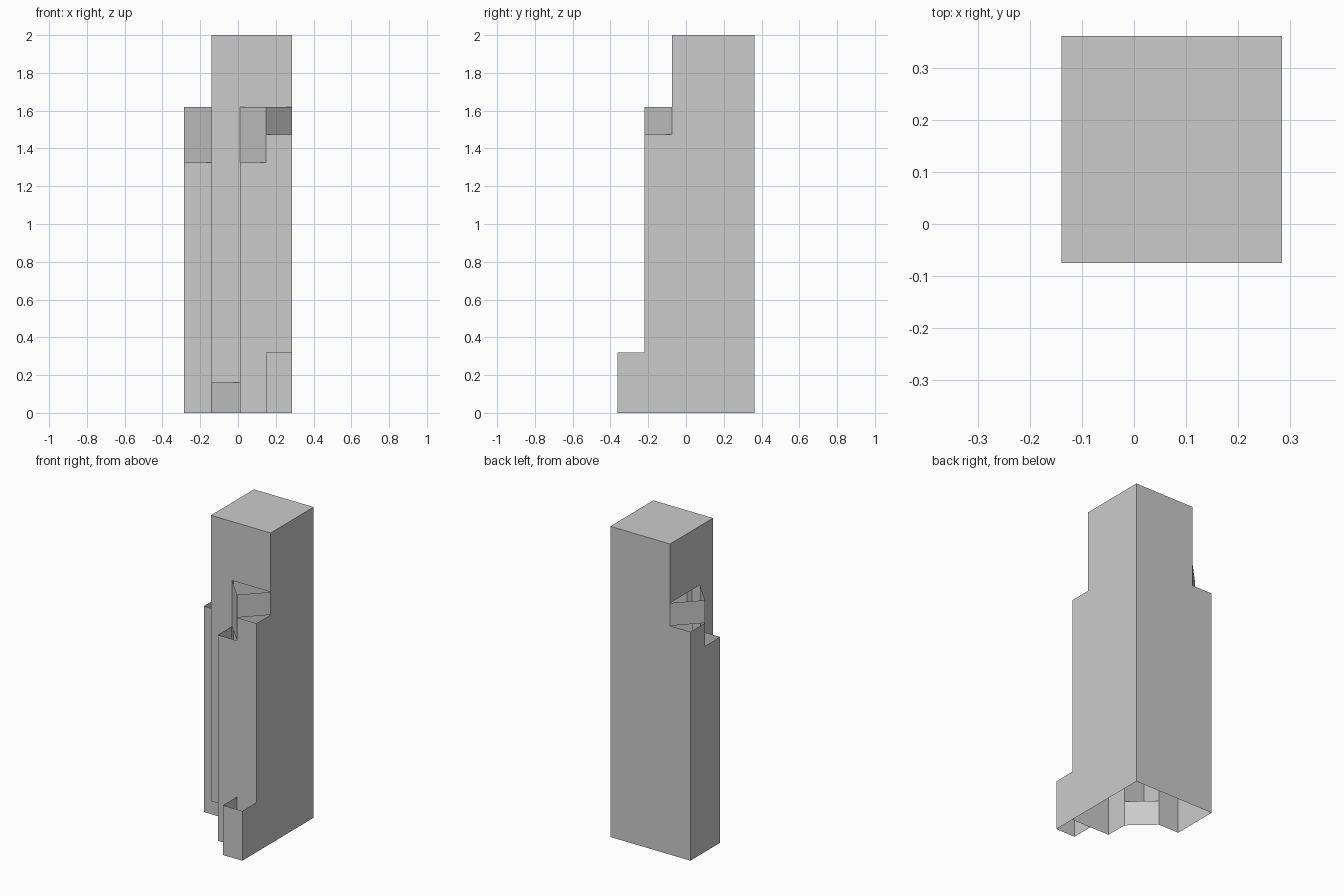
import bpy
import bmesh

cube = bpy.data.objects.get("Cube")
if cube:
    bpy.data.objects.remove(cube, do_unlink=True)

concrete = bpy.data.materials.new("concrete_grey")
concrete.use_nodes = True
grey = (0.6, 0.6, 0.6, 1.0)
concrete.diffuse_color = grey
concrete.node_tree.nodes["Principled BSDF"].inputs["Base Color"].default_value = grey


def build(name, runs, roof=False):
    """Raise thin walls; each run is (plan points counter-clockwise, bottom, top)."""
    bm = bmesh.new()
    for points, low, high in runs:
        for (ax, ay), (bx, by) in zip(points, points[1:]):
            corners = [(ax, ay, low), (bx, by, low), (bx, by, high), (ax, ay, high)]
            bm.faces.new([bm.verts.new(c) for c in corners])
        if roof:
            bm.faces.new([bm.verts.new((x, y, high)) for x, y in points[:-1]])
    bmesh.ops.remove_doubles(bm, verts=bm.verts, dist=0.0005)
    mesh = bpy.data.meshes.new(name)
    bm.to_mesh(mesh)
    bm.free()
    mesh.materials.append(concrete)
    obj = bpy.data.objects.new(name, mesh)
    bpy.context.collection.objects.link(obj)
    return obj


# Shared levels and plan lines
TOP, SHOULDER, HIGH, LOW = 2.0, 1.62, 1.473, 1.325
STEP, DOOR = 0.32, 0.16
west, east = -0.14, 0.285
south, north = -0.075, 0.362


def wing(name, start, corner_a, tip, corner_b, end, height_a, height_b):
    """Two open corner shafts with a pointed bay rising between them."""
    build(name, [
        ([start, corner_a, tip], 0, height_a),
        ([tip, corner_b, end], 0, height_b),
        ([start, tip], height_a, SHOULDER),
        ([tip, end], height_b, SHOULDER),
    ])


# Upper tower with its flat roof
build("upper_tower", [([(west, south), (east, south), (east, north),
                        (west, north), (west, south)], SHOULDER, TOP)], roof=True)

# Lower tower: plain back corner and overhanging front corner
front_joint, side_joint = (0.01, south), (west, 0.06)
build("back_walls", [([(east, south), (east, north), (west, north)], 0, SHOULDER)])
build("front_corner_walls", [([side_joint, (west, south), front_joint], DOOR, SHOULDER)])
build("entrance_wall", [([side_joint, front_joint], 0, DOOR)])

# Stepped wings
wing("front_wing", front_joint, (0.01, -0.219), (0.147, -0.219),
     (east, -0.219), (east, south), LOW, HIGH)
wing("side_wing", (west, north), (-0.285, north), (-0.285, 0.212),
     (-0.285, 0.06), side_joint, HIGH, LOW)

# Low block in front of the front wing
build("low_front_block", [([(0.147, -0.219), (0.147, -0.363), (east, -0.363),
                            (east, -0.219)], 0, STEP)])
